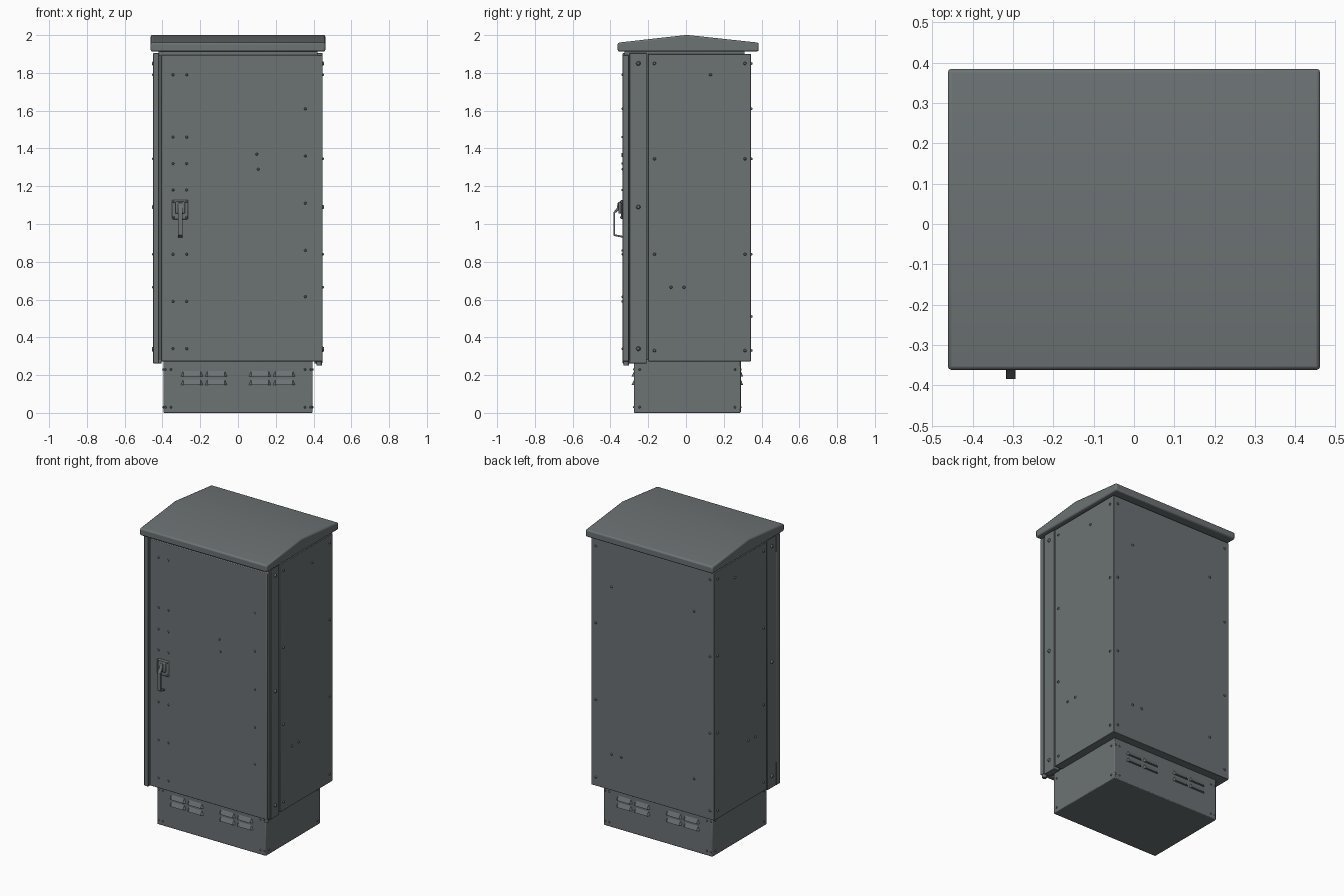
import bpy, bmesh, math
from mathutils import Vector, Matrix

if "Cube" in bpy.data.objects:
    bpy.data.objects.remove(bpy.data.objects["Cube"])


def material(name, rgb):
    m = bpy.data.materials.new(name)
    m.diffuse_color = (*rgb, 1)
    m.use_nodes = True
    m.node_tree.nodes["Principled BSDF"].inputs["Base Color"].default_value = m.diffuse_color
    return m


GREY = material("cabinet grey", (0.150, 0.168, 0.174))


def finish(name, bm, bevel=0, segments=2, smooth=True):
    bmesh.ops.recalc_face_normals(bm, faces=bm.faces)
    me = bpy.data.meshes.new(name)
    bm.to_mesh(me)
    bm.free()
    ob = bpy.data.objects.new(name, me)
    bpy.context.collection.objects.link(ob)
    me.materials.append(GREY)
    if bevel:
        b = ob.modifiers.new("bevel", 'BEVEL')
        b.width, b.segments = bevel, segments
    if smooth:
        bpy.ops.object.select_all(action='DESELECT')
        ob.select_set(True)
        bpy.context.view_layer.objects.active = ob
        bpy.ops.object.shade_smooth_by_angle(angle=math.radians(30))
    return ob


def box(name, x, y, z, bevel=0.003):
    bm = bmesh.new()
    size = Matrix.Diagonal((x[1] - x[0], y[1] - y[0], z[1] - z[0], 1))
    mid = Vector((sum(x) / 2, sum(y) / 2, sum(z) / 2))
    bmesh.ops.create_cube(bm, size=1, matrix=Matrix.Translation(mid) @ size)
    return finish(name, bm, bevel)


def extrude_x(name, profile, x0, x1, bevel):
    """Closed (y, z) outline pushed along x."""
    bm = bmesh.new()
    face = bm.faces.new([bm.verts.new((x0, y, z)) for y, z in profile])
    ext = bmesh.ops.extrude_face_region(bm, geom=[face])
    moved = [g for g in ext["geom"] if isinstance(g, bmesh.types.BMVert)]
    bmesh.ops.translate(bm, verts=moved, vec=(x1 - x0, 0, 0))
    return finish(name, bm, bevel)


def screws(name, points, normal, radius=0.008, height=0.007):
    """Low domed screw heads standing on a wall."""
    bm = bmesh.new()
    n = Vector(normal)
    rot = n.to_track_quat('Z', 'Y').to_matrix().to_4x4()
    for p in points:
        at = Matrix.Translation(Vector(p) + n * height / 2)
        bmesh.ops.create_cone(bm, cap_ends=True, segments=12, radius1=radius,
                              radius2=radius * 0.6, depth=height, matrix=at @ rot)
    return finish(name, bm)


def louvers(name, y, side):
    """Pressed vents: two groups of two by two, open towards the bottom."""
    bm = bmesh.new()
    for group in (-0.18, 0.18):
        for dx in (-0.064, 0.064):
            for z in (0.205, 0.160):
                c, w, out = group + dx, 0.058, y + side * 0.013
                pts = [(c - w, y, z - .012), (c + w, y, z - .012),
                       (c + w * .8, y, z + .016), (c - w * .8, y, z + .016),
                       (c - w * .75, out, z - .012), (c + w * .75, out, z - .012)]
                v = [bm.verts.new(p) for p in pts]
                for f in ((0, 1, 5, 4), (4, 5, 2, 3), (0, 4, 3), (1, 2, 5), (0, 3, 2, 1)):
                    bm.faces.new([v[i] for i in f])
    return finish(name, bm, smooth=False)


# Plinth with vents and corner screws
box("plinth", (-0.395, 0.395), (-0.275, 0.29), (0, 0.28), 0.005)
for side, y, word in ((-1, -0.275, "front"), (1, 0.29, "back")):
    louvers("plinth_vents_" + word, y, side)
    pts = [(s * x, y, z) for s in (-1, 1) for x, z in
           ((0.385, 0.23), (0.355, 0.23), (0.385, 0.03), (0.355, 0.03))]
    screws("plinth_screws_" + word, pts, (0, side, 0), 0.006, 0.005)
for s, word in ((-1, "left"), (1, "right")):
    screws("plinth_screws_" + word,
           [(s * 0.395, y, z) for y in (-0.245, 0.26) for z in (0.03, 0.23)],
           (s, 0, 0), 0.006, 0.005)

# Cabinet shell, inner core and neck under the roof
box("cabinet_body", (-0.447, 0.447), (-0.201, 0.344), (0.273, 1.90))
box("inner_core", (-0.425, 0.425), (-0.305, -0.19), (0.28, 1.895), 0)
box("roof_neck", (-0.42, 0.42), (-0.325, 0.31), (1.89, 1.925), 0)

# Front corner posts, door and the latch-side strip
for s, word in ((-1, "left"), (1, "right")):
    x = sorted((s * 0.405, s * 0.447))
    box("corner_post_" + word, x, (-0.299, -0.208), (0.262, 1.905))
    screws("post_screws_" + word, [(s * 0.447, -0.252, z) for z in (1.85, 1.09, 0.34)],
           (s, 0, 0), 0.012, 0.009)
box("door", (-0.408, 0.447), (-0.335, -0.303), (0.273, 1.895), 0.004)
box("front_strip", (-0.449, -0.418), (-0.335, -0.295), (0.262, 1.905))
bm = bmesh.new()
bmesh.ops.create_cone(bm, cap_ends=True, segments=16, radius1=0.014, radius2=0.014,
                      depth=0.03, matrix=Matrix.Translation((0.430, -0.317, 0.267)))
finish("hinge_pin", bm)

# Roof: shallow gable with rounded rim
extrude_x("roof", [(-0.362, 1.913), (0.385, 1.913), (0.385, 1.960),
                   (0.005, 2.001), (-0.362, 1.960)], -0.462, 0.462, 0.009)

# Door screws
door_pts = [(x, -0.335, z) for x in (-0.344, -0.272)
            for z in (1.79, 1.46, 1.32, 1.18, 0.84, 0.59, 0.34)]
door_pts += [(0.357, -0.335, z) for z in (1.61, 1.36, 1.11, 0.86, 0.615)]
door_pts += [(0.10, -0.335, 1.37), (0.107, -0.335, 1.29)]
screws("door_screws", door_pts, (0, -1, 0), 0.007, 0.006)

# Side and back panel screws
rows = (1.85, 1.345, 0.84, 0.33)
for s, word in ((-1, "left"), (1, "right")):
    pts = [(s * 0.447, y, z) for y in (-0.167, 0.312) for z in rows]
    pts += [(s * 0.447, y, z) for y, z in ((0.13, 1.79), (-0.08, 0.665), (-0.01, 0.665))]
    screws("side_screws_" + word, pts, (s, 0, 0))
back = [(x, 0.344, z) for x in (-0.415, 0.415) for z in rows]
back += [(x, 0.344, z) for x, z in ((0.30, 1.61), (-0.30, 1.61), (0.30, 0.51),
                                    (0.23, 0.51), (-0.30, 0.51))]
screws("back_screws", back, (0, 1, 0))

# Swing handle: plate, lock housing and bent lever
box("handle_plate", (-0.349, -0.264), (-0.345, -0.333), (1.025, 1.128), 0.006)
box("lock_housing", (-0.332, -0.281), (-0.358, -0.340), (1.055, 1.118), 0.006)
extrude_x("handle_lever", [(-0.352, 1.115), (-0.362, 1.112), (-0.366, 1.085),
                           (-0.385, 1.060), (-0.385, 0.942), (-0.378, 0.936),
                           (-0.336, 0.928), (-0.336, 0.937), (-0.376, 0.945),
                           (-0.376, 1.056), (-0.352, 1.078)], -0.317, -0.294, 0.001)
screws("handle_screws", [(x, -0.345, z) for x in (-0.341, -0.272) for z in (1.035, 1.118)],
       (0, -1, 0), 0.006, 0.005)
